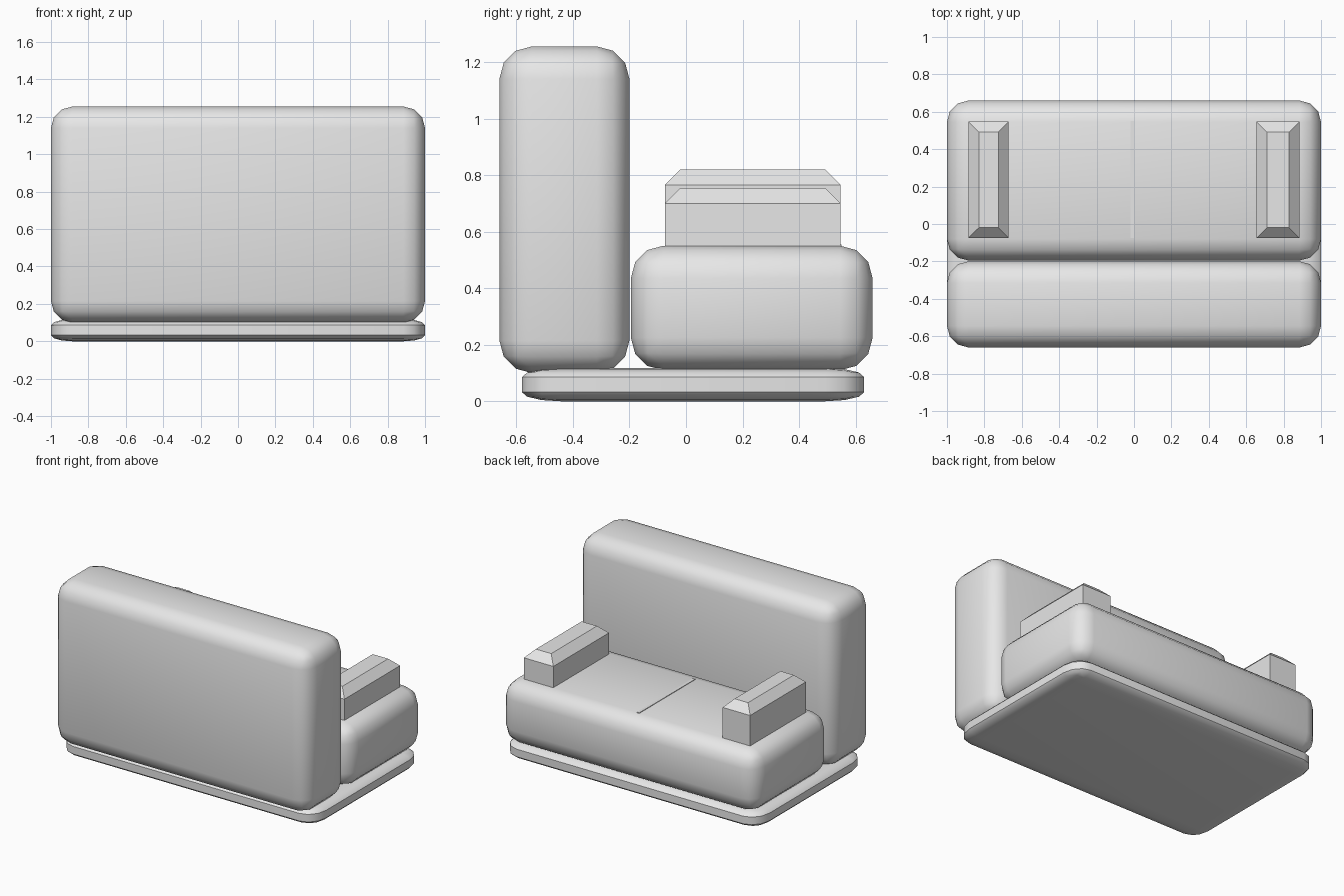
import bpy
import bmesh
import math
from mathutils import Vector

cube = bpy.data.objects.get("Cube")
if cube:
    bpy.data.objects.remove(cube, do_unlink=True)

# One plain grey for the whole sofa
grey = bpy.data.materials.new("plain grey")
grey.use_nodes = True
grey.diffuse_color = (0.8, 0.8, 0.8, 1)
grey.node_tree.nodes["Principled BSDF"].inputs["Base Color"].default_value = (0.8, 0.8, 0.8, 1)


def make_object(name, bm):
    mesh = bpy.data.meshes.new(name)
    bm.to_mesh(mesh)
    bm.free()
    mesh.materials.append(grey)
    obj = bpy.data.objects.new(name, mesh)
    bpy.context.collection.objects.link(obj)
    return obj


def box(low, high):
    bm = bmesh.new()
    bmesh.ops.create_cube(bm, size=1)
    low, high = Vector(low), Vector(high)
    for v in bm.verts:
        v.co = (low + high) / 2 + v.co * (high - low)
    return bm


def cushion(name, low, high, radius=0.115, stretch=(1, 1, 1)):
    """Rounded box; stretch makes the rounding uneven along the axes."""
    stretch = Vector(stretch)
    bm = box([a / s for a, s in zip(low, stretch)], [a / s for a, s in zip(high, stretch)])
    bmesh.ops.bevel(bm, geom=bm.edges[:], offset=radius, segments=3,
                    profile=0.5, affect='EDGES')
    bmesh.ops.scale(bm, vec=stretch, verts=bm.verts[:])
    obj = make_object(name, bm)
    bpy.ops.object.select_all(action='DESELECT')
    obj.select_set(True)
    bpy.context.view_layer.objects.active = obj
    bpy.ops.object.shade_smooth_by_angle(angle=math.radians(40))
    return obj


def armrest(name, x0, x1, top, chamfer=0.055):
    """Flat-sided block with a sloped rim around its top."""
    bm = box((x0, -0.075, 0.5), (x1, 0.547, top - chamfer))
    lid = [f for f in bm.faces if f.normal.z > 0.9]
    bmesh.ops.inset_region(bm, faces=lid, thickness=chamfer, use_even_offset=True)
    bmesh.ops.translate(bm, vec=(0, 0, chamfer), verts=lid[0].verts[:])
    return make_object(name, bm)


# Base, seat and backrest
cushion("base", (-1, -0.58, 0), (1, 0.63, 0.118), stretch=(1, 1.2, 0.28))
cushion("seat", (-1, -0.195, 0.11), (1, 0.66, 0.55))
cushion("backrest", (-1, -0.66, 0.1), (1, -0.2, 1.255))

# Armrests of slightly different height
armrest("left_armrest", 0.655, 0.885, 0.755)
armrest("right_armrest", -0.885, -0.67, 0.82)

# Thin ridge dividing the seat
make_object("seat_seam", box((-0.02, -0.075, 0.5), (0, 0.55, 0.554)))
